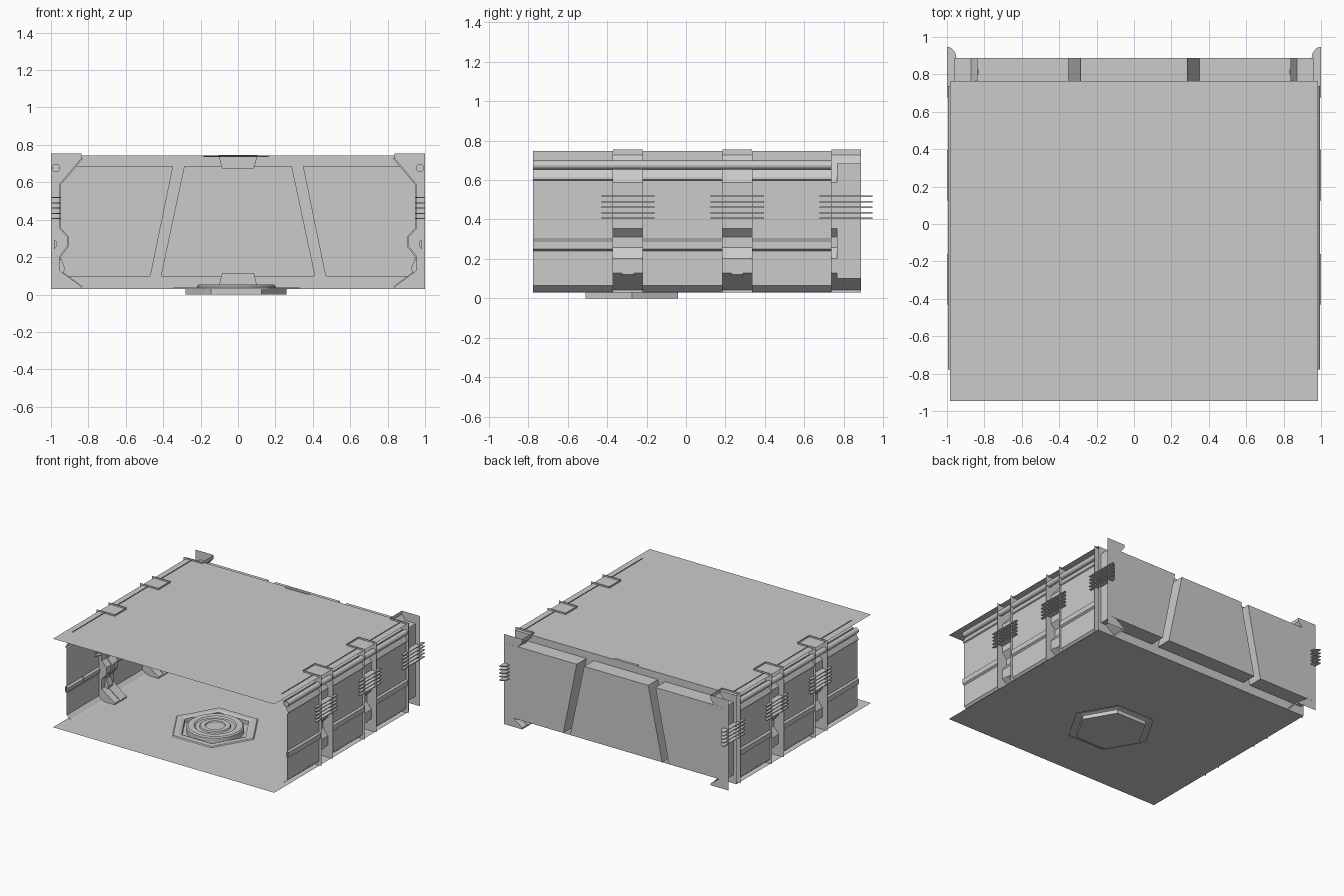
import bpy, bmesh
from math import sin, cos, pi, radians

if "Cube" in bpy.data.objects:
    bpy.data.objects.remove(bpy.data.objects["Cube"])

FLOOR, CEIL, FRONT, BACK = 0.03, 0.742, -0.945, 0.765


def finish(name, bm, mirror=False, smooth=False, fix=True):
    bmesh.ops.remove_doubles(bm, verts=bm.verts, dist=1e-5)
    if fix:
        bmesh.ops.recalc_face_normals(bm, faces=bm.faces)
    me = bpy.data.meshes.new(name)
    bm.to_mesh(me)
    bm.free()
    ob = bpy.data.objects.new(name, me)
    bpy.context.collection.objects.link(ob)
    if mirror:
        ob.modifiers.new("mirror", 'MIRROR').use_axis[0] = True
    if smooth:
        bpy.ops.object.select_all(action='DESELECT')
        ob.select_set(True)
        bpy.context.view_layer.objects.active = ob
        bpy.ops.object.shade_smooth_by_angle(angle=radians(35))
    return ob


def sweep(bm, pts, y0, y1, closed=False, caps=()):
    """Extrude an xz profile along y; caps holds extra points closing the end plates."""
    a = [bm.verts.new((x, y0, z)) for x, z in pts]
    b = [bm.verts.new((x, y1, z)) for x, z in pts]
    n = len(pts)
    for i in range(n if closed else n - 1):
        j = (i + 1) % n
        bm.faces.new((a[i], a[j], b[j], b[i]))
    if closed or caps:
        for row, y in ((a, y0), (b, y1)):
            bm.faces.new(row + [bm.verts.new((x, y, z)) for x, z in caps])


def lathe(name, prof, n, cx, cy, smooth=False):
    bm = bmesh.new()
    rows = [[bm.verts.new((cx + r * cos(2 * pi * i / n), cy + r * sin(2 * pi * i / n), z))
             for i in range(n)] for r, z in prof]
    for p, q in zip(rows, rows[1:]):
        for i in range(n):
            j = (i + 1) % n
            bm.faces.new((p[i], p[j], q[j], q[i]))
    return finish(name, bm, smooth=smooth)


def fill_with_holes(bm, loops):
    edges = []
    for loop in loops:
        vs = [bm.verts.new(p) for p in loop]
        edges += [bm.edges.new((vs[i], vs[i - 1])) for i in range(len(vs))]
    bmesh.ops.triangle_fill(bm, use_beauty=True, use_dissolve=True, edges=edges)


# Floor with a hexagonal opening, and the plain ceiling sheet
HX, HY, W = -0.01, -0.275, 0.985
corners = [(-W, FRONT), (W, FRONT), (W, BACK), (-W, BACK)]
bm = bmesh.new()
fill_with_holes(bm, [[(x, y, FLOOR) for x, y in corners],
                     [(HX + .33 * cos(i * pi / 3), HY + .33 * sin(i * pi / 3), FLOOR) for i in range(6)]])
finish("floor", bm)
bm = bmesh.new()
bm.faces.new([bm.verts.new((x, y, CEIL)) for x, y in corners])
finish("ceiling", bm)

# Hexagonal pit with raised rim, and the round stepped pad standing in it
lathe("hex_pit", [(.345, .03), (.337, .037), (.29, .037), (.27, .03), (.27, 0), (0, 0)], 6, HX, HY)
lathe("round_pad", [(.21, 0), (.21, .045), (.2, .053), (.155, .053), (.145, .043), (.115, .043),
                    (.11, .053), (.075, .053), (.07, .045), (0, .045)], 40, HX, HY, True)
lathe("ceiling_hex_plate", [(.18, CEIL), (.17, CEIL - .007), (0, CEIL - .007)], 6, HX, HY)

# Back wall: flat frame with three alcoves pushed out to the rear
Z0, Z1, DEEP = 0.1, 0.685, 0.888
side = [(-.96, Z0), (-.47, Z0), (-.35, Z1), (-.96, Z1)]
middle = [(-.41, Z0), (.41, Z0), (.285, Z1), (-.285, Z1)]
panels = [side, middle, [(-x, z) for x, z in side]]
bm = bmesh.new()
frame = [(-W, FLOOR), (W, FLOOR), (W, CEIL), (-W, CEIL)]
fill_with_holes(bm, [[(x, BACK, z) for x, z in p] for p in [frame] + panels])
for p in panels:
    a = [bm.verts.new((x, BACK, z)) for x, z in p]
    b = [bm.verts.new((x, DEEP, z)) for x, z in p]
    bm.faces.new(b)
    for i in range(4):
        bm.faces.new((a[i - 1], a[i], b[i], b[i - 1]))
finish("back_wall", bm)

# Trapezoid plates at the top and bottom of the back wall
for name, zw, zn in (("upper_plate", CEIL + .005, .675), ("lower_plate", .035, .115)):
    bm = bmesh.new()
    sweep(bm, [(-.105, zw), (.105, zw), (.085, zn), (-.085, zn)], .745, BACK, True)
    finish(name, bm)

# Wall bays: one open cross-section swept between the pillars
upper = [(.98, .30), (.98, .598), (.99, .603), (.99, .615), (.968, .652),
         (.952, .66), (.947, .692), (.93, .70), (.93, CEIL + .006)]
lower = [(.92, FLOOR), (.95, .038), (.98, .065), (.98, .24)]
groove = [(.98, .24), (.994, .25), (.994, .29), (.98, .30)]
bar = [(.984, .243), (.97, .257), (.97, .283), (.984, .297)]
bays = [(-.777, -.37), (-.22, .185), (.335, .737)]
for k, (y0, y1) in enumerate(bays, 1):
    bm = bmesh.new()
    for prof in (lower, groove, upper):
        sweep(bm, prof, y0, y1)
    finish(f"wall_bay_{k}", bm, True)
    # Split rail lying in the wall groove
    mid = (y0 + y1) / 2
    bm = bmesh.new()
    sweep(bm, bar, y0, mid - .005, True)
    sweep(bm, bar, mid + .005, y1, True)
    finish(f"wall_rail_{k}", bm, True)

# Pipe running behind the top of each wall
bm = bmesh.new()
sweep(bm, [(.973 + .022 * cos(i * pi / 8), .676 + .022 * sin(i * pi / 8)) for i in range(16)],
      -.777, .737, True)
finish("wall_pipe", bm, True, True)

# Pillars: profile open to the outside, with raised centre rib, foot block and cooling fins
pillar = [(.837, .755), (.837, .727), (.954, .588), (.954, .353), (.912, .31), (.912, .257),
          (.954, .203), (.954, .128), (.837, .042), (.837, .03)]
arc = [(1 - .05 * cos(i * pi / 12), .075 + .06 * sin(i * pi / 12)) for i in range(7)]
fin = arc + [(x, -y) for x, y in reversed(arc)]
for k, yc in enumerate((-.295, .26, .812), 1):
    bm = bmesh.new()
    sweep(bm, pillar, yc - .075, yc + .075, caps=[(1, .03), (1, .755)])
    finish(f"pillar_{k}", bm, True)

    bm = bmesh.new()
    rib = [(x - .008, z) for x, z in pillar[1:-1]]
    sweep(bm, rib + pillar[-2:0:-1], yc - .014, yc + .014, True)
    finish(f"pillar_rib_{k}", bm, True)

    bm = bmesh.new()
    sweep(bm, [(.925, .14), (.945, .19), (.954, .19), (.954, .12), (.935, .11)], yc - .03, yc + .03, True)
    finish(f"pillar_foot_block_{k}", bm, True)

    bm = bmesh.new()
    for i in range(5):
        z = .403 + i * .028
        a = [bm.verts.new((x, yc + y, z)) for x, y in fin]
        b = [bm.verts.new((x, yc + y, z + .006)) for x, y in fin]
        bm.faces.new(a)
        bm.faces.new(b)
        for j in range(len(fin)):
            bm.faces.new((a[j - 1], a[j], b[j], b[j - 1]))
    finish(f"pillar_fins_{k}", bm, True)
